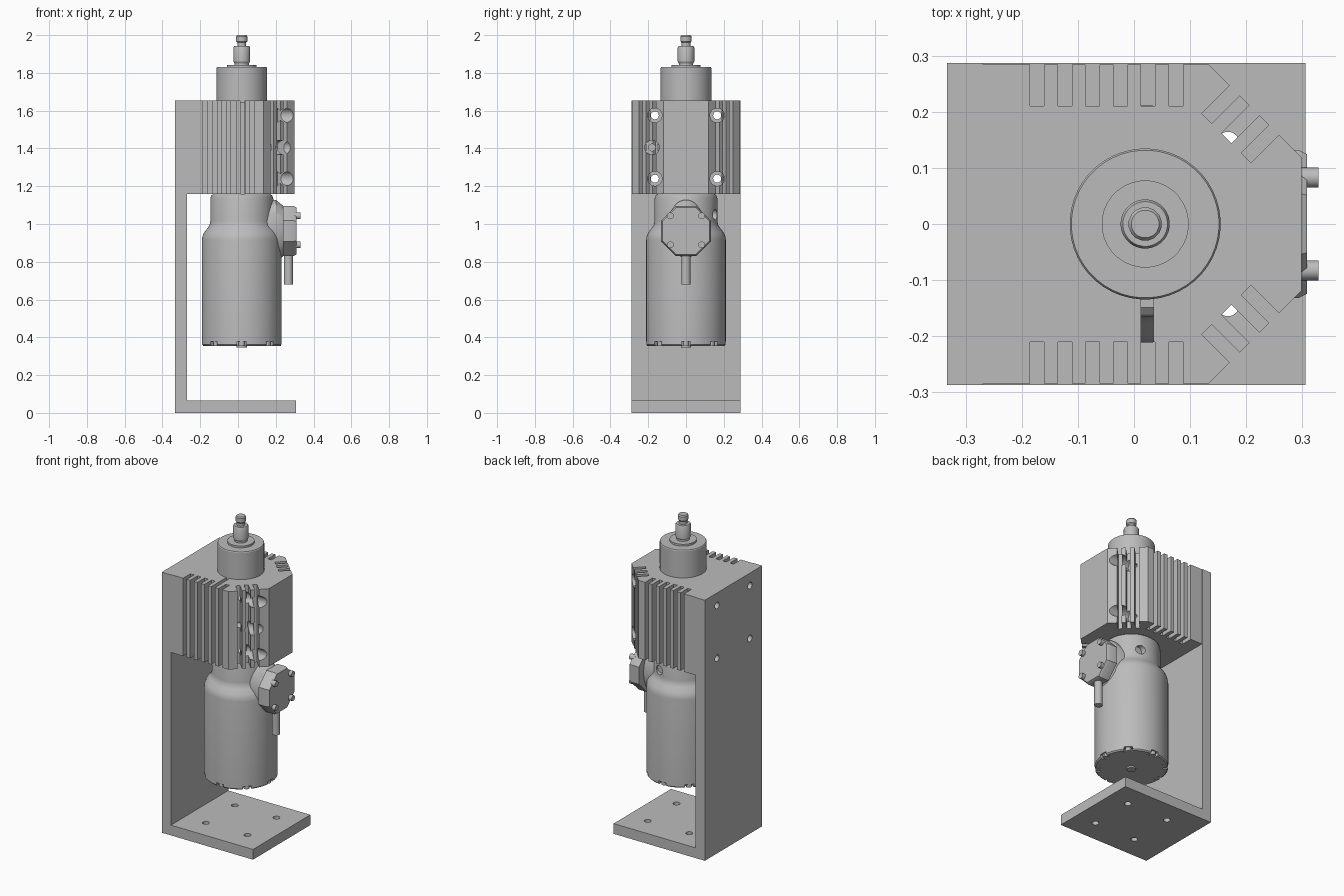
import bpy, bmesh, math
from mathutils import Matrix, Vector

cube = bpy.data.objects.get("Cube")
if cube:
    bpy.data.objects.remove(cube, do_unlink=True)

grey = bpy.data.materials.new("machined_grey")
grey.use_nodes = True
grey.diffuse_color = (0.5, 0.5, 0.5, 1)
grey.node_tree.nodes["Principled BSDF"].inputs["Base Color"].default_value = (0.5, 0.5, 0.5, 1)

CX = 0.02  # motor axis
AXES = {"x": Matrix.Rotation(math.pi / 2, 4, "Y"), "y": Matrix.Rotation(-math.pi / 2, 4, "X"),
        "z": Matrix.Identity(4)}


def finish(name, bm):
    bmesh.ops.recalc_face_normals(bm, faces=bm.faces[:])
    mesh = bpy.data.meshes.new(name)
    bm.to_mesh(mesh)
    bm.free()
    ob = bpy.data.objects.new(name, mesh)
    bpy.context.collection.objects.link(ob)
    mesh.materials.append(grey)
    return ob


def prism(name, points, direction):
    bm = bmesh.new()
    face = bm.faces.new([bm.verts.new(p) for p in points])
    ext = bmesh.ops.extrude_face_region(bm, geom=[face])
    verts = [g for g in ext["geom"] if isinstance(g, bmesh.types.BMVert)]
    bmesh.ops.translate(bm, verts=verts, vec=Vector(direction))
    if face.is_valid and len(face.link_loops if hasattr(face, "link_loops") else face.loops) and \
            not any(len(e.link_faces) == 1 for e in bm.edges):
        pass
    else:
        bmesh.ops.holes_fill(bm, edges=[e for e in bm.edges if e.is_boundary])
    return finish(name, bm)


def lathe(name, profile, at=(0, 0, 0), axis="z", n=48, scale=(1, 1)):
    """Closed solid of revolution from (radius, height) pairs."""
    bm = bmesh.new()
    rings = [[bm.verts.new((r * scale[0] * math.cos((i + 0.5) * math.tau / n),
                            r * scale[1] * math.sin((i + 0.5) * math.tau / n), h))
              for i in range(n)] for r, h in profile]
    for a, b in zip(rings, rings[1:]):
        for i in range(n):
            j = (i + 1) % n
            bm.faces.new((a[i], a[j], b[j], b[i]))
    bm.faces.new(rings[0][::-1])
    bm.faces.new(rings[-1])
    bm.transform(Matrix.Translation(at) @ AXES[axis])
    return finish(name, bm)


def rod(name, r, length, at, axis="z", n=24):
    return lathe(name, [(r, 0), (r, length)], at, axis, n)


def box(name, size, at, turn=0):
    bm = bmesh.new()
    bmesh.ops.create_cube(bm, size=1)
    bm.transform(Matrix.Translation(at) @ Matrix.Rotation(turn, 4, "Z") @ Matrix.Diagonal((*size, 1)))
    return finish(name, bm)


def cut(ob, cutters):
    bpy.context.view_layer.objects.active = ob
    for c in cutters:
        mod = ob.modifiers.new("cut", "BOOLEAN")
        mod.operation, mod.solver, mod.object = "DIFFERENCE", "EXACT", c
        bpy.ops.object.modifier_apply(modifier=mod.name)
        bpy.data.objects.remove(c, do_unlink=True)


# L-shaped bracket
L = [(-0.334, 0), (0.307, 0), (0.307, 0.065), (-0.27, 0.065), (-0.27, 1.655), (-0.334, 1.655)]
bracket = prism("bracket", [(x, -0.288, z) for x, z in L], (0, 0.576, 0))
cut(bracket, [rod("hole", 0.02, 0.2, (x, y, -0.05)) for x in (-0.124, 0.168) for y in (-0.145, 0.145)])


# Finned clamp block: half outline walked along the flat side and the chamfer
def slots(start, direction, inward, first, count, depth, pitch=0.0497, width=0.025):
    start, d, inn = Vector(start), Vector(direction).normalized(), Vector(inward).normalized()
    pts = []
    for i in range(count):
        a = start + d * (first + i * pitch)
        b = a + d * width
        pts += [a, a + inn * depth, b + inn * depth, b]
    return pts


def half_outline(slit):
    side = slots((-0.275, 0.285), (1, 0), (0, -1), 0.089, 6, 0.074)
    if slit:
        k = 4 * 4 + 2
        a, b = side[k - 1], side[k]
        side[k:k] = [Vector((a.x, 0.11)), Vector((b.x - 0.003, 0.11)), Vector((b.x - 0.003, b.y))]
        side.pop(k - 1)
    corner = slots((0.134, 0.285), (1, -1), (-1, -1), 0.053, 3, 0.071)
    return [Vector((-0.275, 0.285)), *side, Vector((0.134, 0.285)), *corner, Vector((0.3, 0.119))]


outline = half_outline(False) + [Vector((p.x, -p.y)) for p in reversed(half_outline(True))]
block = prism("finned_block", [(p.x, p.y, 1.16) for p in outline], (0, 0, 0.495))

# Mounting holes with counterbores, and the clamp screw hole
for y in (-0.165, 0.165):
    for z in (1.24, 1.575):
        cut(block, [rod("bore", 0.038, 0.3, (0.15, y, z), "x"), rod("hole", 0.021, 0.8, (-0.4, y, z), "x")])
        cut(bracket, [rod("hole", 0.021, 0.3, (-0.45, y, z), "x")])
cut(block, [rod("bore", 0.038, 0.3, (0.17, -0.18, 1.405), "x"),
            rod("hole", 0.018, 0.3, (0.0, -0.18, 1.405), "x")])

# Motor body
motor = lathe("motor_body", [(0.205, 0.355), (0.212, 0.362), (0.212, 0.915), (0.209, 0.935), (0.2, 0.955),
                             (0.18, 0.98), (0.171, 0.995), (0.167, 1.015), (0.167, 1.135),
                             (0.162, 1.15), (0.15, 1.16)], (CX, 0, 0))
for i in range(8):
    a = i * math.tau / 8
    c, s = math.cos(a), math.sin(a)
    cut(motor, [box("notch", (0.05, 0.05, 0.05), (CX + 0.205 * c, 0.205 * s, 0.352), a)])
    rod("rim_bolt", 0.017, 0.03, (CX + 0.19 * c, 0.19 * s, 0.355), n=12)
cut(motor, [rod("vent", 0.028, 0.1, (CX + 0.06, 0.13, 1.05), "y")])
rod("rear_boss", 0.027, 0.02, (CX, 0, 0.345))

# Spindle nose, shaft and tool tip
lathe("spindle_nose", [(0.135, 1.64), (0.135, 1.825), (0.132, 1.83)], (CX, 0, 0))
rod("nose_ring", 0.078, 0.02, (CX, 0, 1.822), n=32)
lathe("shaft", [(0.038, 1.83), (0.038, 1.85), (0.044, 1.86), (0.044, 1.935), (0.04, 1.942)], (CX, 0, 0), n=32)
lathe("tool_tip", [(0.024, 1.93), (0.024, 1.96), (0.03, 1.967), (0.03, 1.993), (0.025, 2.0)], (CX, 0, 0), n=16)

# Terminal box on the +x side
ZB = 0.963
lathe("terminal_neck", [(1, 0.06), (1, 0.2), (0.78, 0.245)], (0, 0, ZB), "x", scale=(0.165, 0.105))
lathe("terminal_box", [(0.143, 0.238), (0.143, 0.295), (0.135, 0.309)], (0, 0, ZB), "x", 8)
for y in (-0.083, 0.083):
    for z in (-0.073, 0.08):
        rod("cover_bolt", 0.018, 0.04, (0.29, y, ZB + z), "x", 16)
rod("cable_gland", 0.024, 0.2, (0.267, 0, 0.68))

# Smooth round parts, keep edges crisp
bpy.ops.object.select_all(action="DESELECT")
for ob in bpy.context.collection.objects:
    if ob.type == "MESH":
        ob.select_set(True)
        bpy.context.view_layer.objects.active = ob
bpy.ops.object.shade_smooth_by_angle(angle=math.radians(30))
